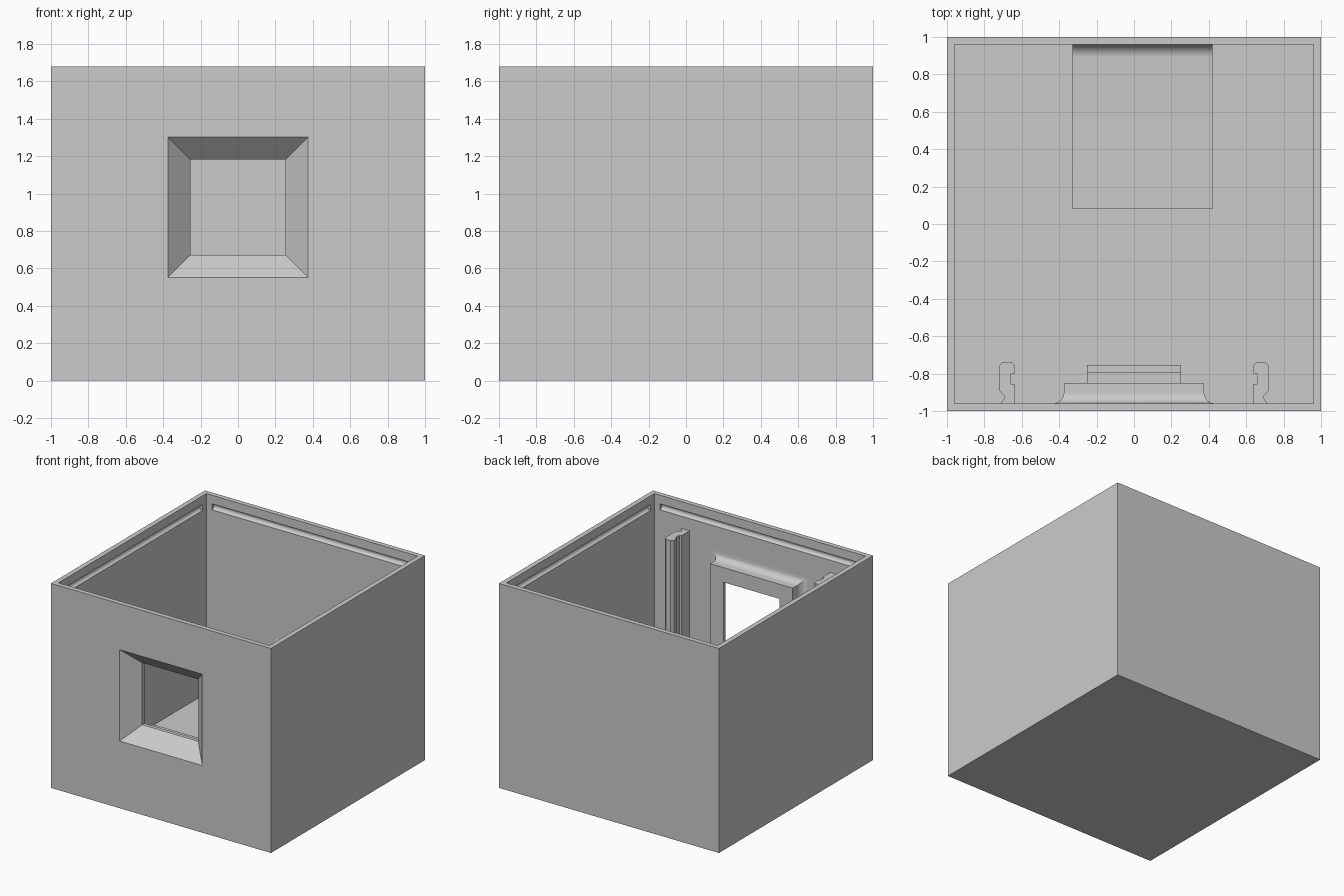
import bpy, bmesh, math
from mathutils import Matrix, Vector

cube = bpy.data.objects.get("Cube")
if cube:
    bpy.data.objects.remove(cube, do_unlink=True)

grey = bpy.data.materials.new("plain grey")
grey.use_nodes = True
colour = (0.6, 0.6, 0.6, 1)
grey.diffuse_color = colour
grey.node_tree.nodes["Principled BSDF"].inputs["Base Color"].default_value = colour

HEIGHT, WALL = 1.68, 0.04
INNER = 1 - WALL
WINDOW_Z = 0.927


def make(name, bm):
    bmesh.ops.recalc_face_normals(bm, faces=bm.faces)
    mesh = bpy.data.meshes.new(name)
    bm.to_mesh(mesh)
    bm.free()
    mesh.materials.append(grey)
    obj = bpy.data.objects.new(name, mesh)
    bpy.context.collection.objects.link(obj)
    return obj


def box(name, lo, hi):
    bm = bmesh.new()
    bmesh.ops.create_cube(bm, size=1)
    for v in bm.verts:
        v.co = [a + (c + 0.5) * (b - a) for a, b, c in zip(lo, hi, v.co)]
    return make(name, bm)


def prism(name, points, place, start, end):
    """Extrude a flat profile; place(a, b, h) gives the 3D position."""
    bm = bmesh.new()
    face = bm.faces.new([bm.verts.new(place(a, b, start)) for a, b in points])
    moved = bmesh.ops.extrude_face_region(bm, geom=[face])["geom"]
    shift = Vector(place(0, 0, end)) - Vector(place(0, 0, start))
    bmesh.ops.translate(bm, vec=shift, verts=[g for g in moved if isinstance(g, bmesh.types.BMVert)])
    return make(name, bm)


def square_loft(name, sections, closed):
    """Join square rings (half size, y) round the window centre."""
    bm = bmesh.new()
    rings = [[bm.verts.new((sx * r, y, WINDOW_Z + sz * r))
              for sx, sz in ((-1, -1), (1, -1), (1, 1), (-1, 1))] for r, y in sections]
    pairs = list(zip(rings, rings[1:]))
    if closed:
        pairs.append((rings[-1], rings[0]))
    else:
        bm.faces.new(rings[0])
        bm.faces.new(rings[-1])
    for a, b in pairs:
        for i in range(4):
            j = (i + 1) % 4
            bm.faces.new((a[i], a[j], b[j], b[i]))
    return make(name, bm)


def cut(target, cutter):
    cutter.hide_render = True
    mod = target.modifiers.new("cut", 'BOOLEAN')
    mod.operation, mod.solver, mod.object = 'DIFFERENCE', 'EXACT', cutter
    bpy.context.view_layer.objects.active = target
    bpy.ops.object.modifier_apply(modifier=mod.name)
    bpy.data.objects.remove(cutter, do_unlink=True)


def smooth(obj):
    bpy.ops.object.select_all(action='DESELECT')
    obj.select_set(True)
    bpy.context.view_layer.objects.active = obj
    bpy.ops.object.shade_smooth_by_angle(angle=math.radians(32))


# Open box with a bevelled window in the front wall
shell = box("open_box", (-1, -1, 0), (1, 1, HEIGHT))
cut(shell, box("cavity_cutter", (-INNER, -INNER, WALL), (INNER, INNER, HEIGHT + 0.2)))
cut(shell, square_loft("window_cutter", [(0.395, -1.02), (0.315, -0.94)], False))

# Lid grooves along the inside of all four walls
for k in range(4):
    bm = bmesh.new()
    turn = (Matrix.Rotation(k * math.pi / 2, 4, 'Z')
            @ Matrix.Translation((0, INNER, 1.585)) @ Matrix.Rotation(math.pi / 2, 4, 'Y'))
    bmesh.ops.create_cone(bm, cap_ends=True, segments=20, radius1=0.025,
                          radius2=0.025, depth=1.82, matrix=turn)
    cut(shell, make("groove_cutter", bm))
smooth(shell)

# Window frame with a cove where it meets the wall
steps = 8
cove = []
for i in range(steps + 1):
    t = i / steps * math.pi / 2
    cove.append((0.435 - 0.06 * math.sin(t), -0.9 - 0.06 * math.cos(t)))
frame = square_loft("window_frame", cove + [(0.375, -0.85), (0.255, -0.85),
                                            (0.255, -0.88), (0.335, -0.96)], True)
smooth(frame)

# Ledge with a lip below the window
ledge = [(-0.86, 0.55), (-0.755, 0.55), (-0.755, 0.63), (-0.795, 0.63),
         (-0.795, 0.59), (-0.86, 0.59)]
prism("window_ledge", ledge, lambda a, b, h: (h, a, b), -0.25, 0.25)

# Notched upright rails either side of the window
rail = [(0.64, -0.965), (0.64, -0.855), (0.657, -0.855), (0.657, -0.8), (0.64, -0.8),
        (0.64, -0.755), (0.655, -0.737), (0.7, -0.737), (0.72, -0.757), (0.72, -0.89),
        (0.69, -0.925), (0.715, -0.965)]
for side, name in ((1, "left_rail"), (-1, "right_rail")):
    prism(name, rail, lambda a, b, h: (side * a, b, h), WALL, 1.46)

# Platform at the back with a cove rising into the wall
top, r = 0.59, 0.07
platform = [(INNER, WALL), (0.08, WALL), (0.08, top)]
for i in range(steps + 1):
    t = i / steps * math.pi / 2
    platform.append((INNER - r + r * math.sin(t), top + r - r * math.cos(t)))
smooth(prism("back_platform", platform, lambda a, b, h: (h, a, b), -0.33, 0.42))
